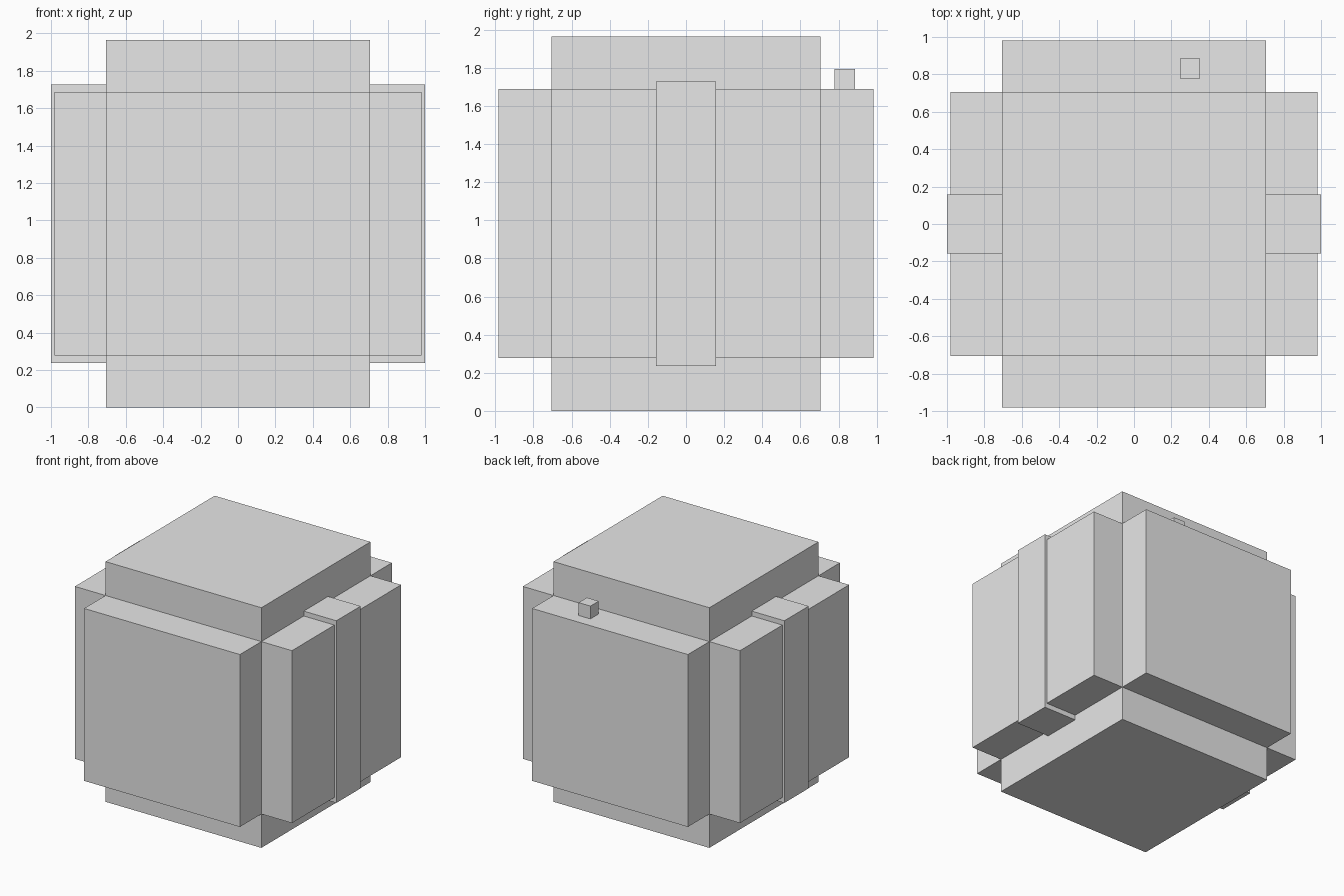
import bpy
from mathutils import Vector

default = bpy.data.objects.get("Cube")
if default:
    bpy.data.objects.remove(default, do_unlink=True)

# Single plain grey
GREY = (0.8, 0.8, 0.8, 1.0)
grey = bpy.data.materials.new("light_grey")
grey.use_nodes = True
grey.diffuse_color = GREY
grey.node_tree.nodes["Principled BSDF"].inputs["Base Color"].default_value = GREY


def box(name, low, high):
    """Axis-aligned box between two corners."""
    low, high = Vector(low), Vector(high)
    bpy.ops.mesh.primitive_cube_add(size=1, location=(low + high) / 2)
    obj = bpy.context.object
    obj.name = name
    obj.data.name = name
    for v in obj.data.vertices:
        v.co *= high - low
    obj.data.materials.append(grey)
    return obj


HALF = 0.705    # half width of the core
REACH = 0.982   # distance from the centre to each outer panel face
MID = REACH     # height of the centre
LOW, HIGH = MID - HALF, MID + HALF

# Core column, from floor to top
box("core_column", (-HALF, -HALF, 0), (HALF, HALF, MID + REACH))

# Raised panels and side straps
for side, s in (("left", 1), ("right", -1)):
    xs = sorted((s * HALF, s * REACH))
    box(side + "_panel", (xs[0], -HALF, LOW), (xs[1], HALF, HIGH))
    xs = sorted((s * HALF, s))
    box(side + "_strap", (xs[0], -0.157, LOW - 0.04), (xs[1], 0.157, HIGH + 0.04))
for side, s in (("front", -1), ("back", 1)):
    ys = sorted((s * HALF, s * REACH))
    box(side + "_panel", (-HALF, ys[0], LOW), (HALF, ys[1], HIGH))

# Small block standing on the back panel
box("small_block", (0.245, 0.778, HIGH), (0.352, 0.885, HIGH + 0.105))
